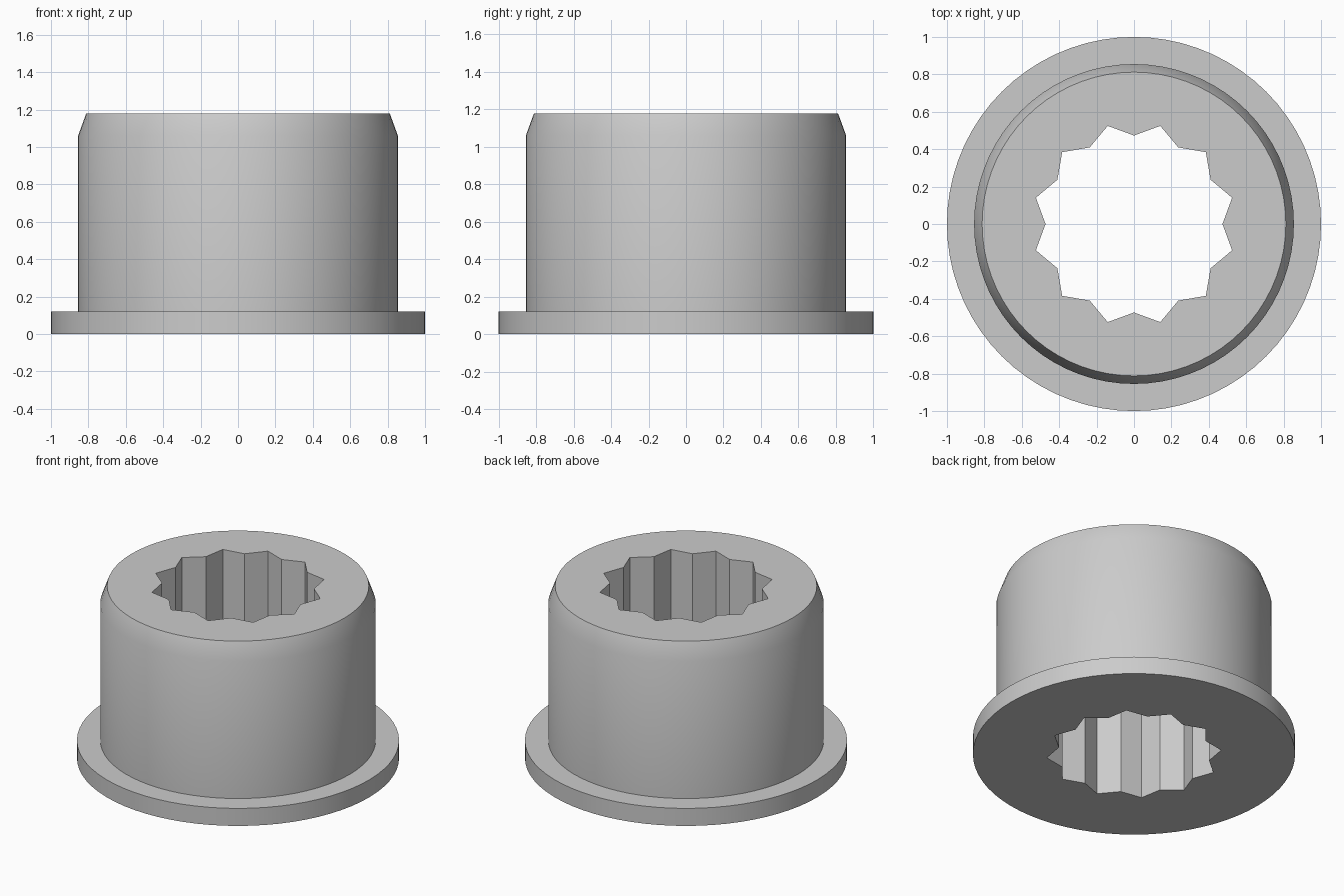
import bpy, bmesh, math

cube = bpy.data.objects.get("Cube")
if cube:
    bpy.data.objects.remove(cube, do_unlink=True)

SEGMENTS = 72          # around the bushing
POINTS = 12            # notches in the bore
VALLEY, TIP = 0.473, 0.543

# One grey material
grey = bpy.data.materials.new("plain grey")
grey.use_nodes = True
colour = (0.6, 0.6, 0.6, 1)
grey.diffuse_color = colour
grey.node_tree.nodes["Principled BSDF"].inputs["Base Color"].default_value = colour


def polar(radius, angle):
    return radius * math.cos(angle), radius * math.sin(angle)


def circle(radius):
    return [polar(radius, math.tau * i / SEGMENTS) for i in range(SEGMENTS)]


def star():
    """Star outline with straight flanks, divided to match the circles."""
    corners = [polar(TIP if k % 2 else VALLEY, math.pi * k / POINTS)
               for k in range(2 * POINTS)]
    steps = SEGMENTS // len(corners)
    outline = []
    for k, (ax, ay) in enumerate(corners):
        bx, by = corners[(k + 1) % len(corners)]
        for s in range(steps):
            t = s / steps
            outline.append((ax + (bx - ax) * t, ay + (by - ay) * t))
    return outline


# Cross-section: underside, flange, barrel, tapered lip, top, star bore
sections = [(star(), 0), (circle(1.0), 0), (circle(1.0), 0.12),
            (circle(0.855), 0.12), (circle(0.855), 1.06),
            (circle(0.812), 1.178), (star(), 1.178)]

bm = bmesh.new()
rings = [[bm.verts.new((x, y, z)) for x, y in outline] for outline, z in sections]
for lower, upper in zip(rings, rings[1:] + rings[:1]):
    for i in range(SEGMENTS):
        j = (i + 1) % SEGMENTS
        bm.faces.new((lower[i], lower[j], upper[j], upper[i]))
bmesh.ops.recalc_face_normals(bm, faces=bm.faces)

mesh = bpy.data.meshes.new("flanged_bushing")
bm.to_mesh(mesh)
bm.free()
mesh.materials.append(grey)
bushing = bpy.data.objects.new("flanged_bushing", mesh)
bpy.context.collection.objects.link(bushing)

# Smooth barrel and lip, crisp rims and notches
bpy.ops.object.select_all(action="DESELECT")
bushing.select_set(True)
bpy.context.view_layer.objects.active = bushing
bpy.ops.object.shade_smooth_by_angle(angle=math.radians(30))
